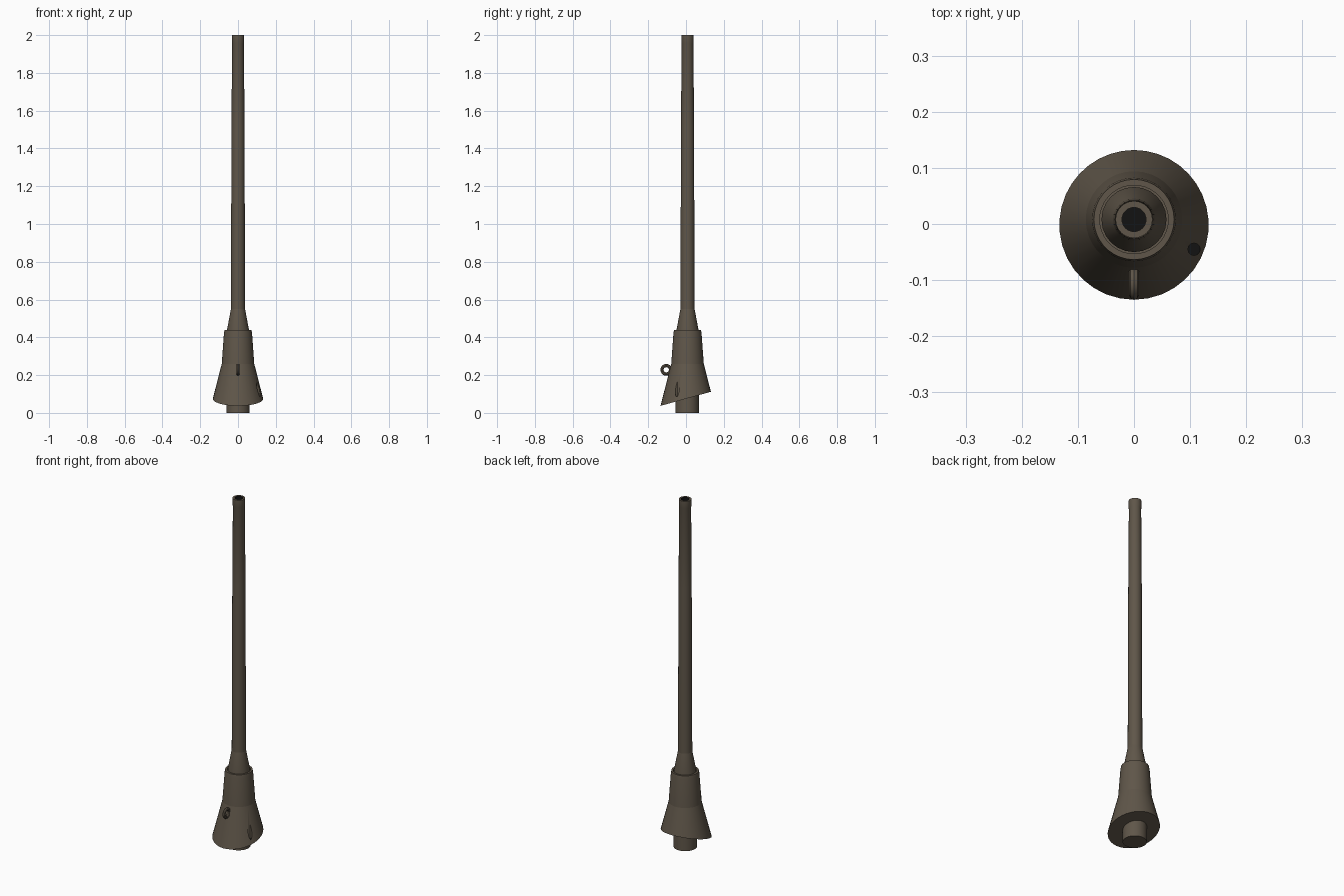
import bpy, bmesh, math
from mathutils import Matrix, Vector

cube = bpy.data.objects.get("Cube")
if cube:
    bpy.data.objects.remove(cube)


def material(name, rgb):
    m = bpy.data.materials.new(name)
    m.use_nodes = True
    m.diffuse_color = (*rgb, 1)
    bsdf = m.node_tree.nodes["Principled BSDF"]
    bsdf.inputs["Base Color"].default_value = (*rgb, 1)
    bsdf.inputs["Roughness"].default_value = 0.8
    return m


METAL = material("brown_grey_metal", (0.115, 0.093, 0.067))
DARK = material("black_recess", (0.006, 0.006, 0.006))
AXIS_Y = 0.008


def finish(bm, name, dark_rule=None):
    """Turn a bmesh into an object; faces that meet the rule become dark."""
    bmesh.ops.recalc_face_normals(bm, faces=bm.faces[:])
    for f in bm.faces:
        f.material_index = int(bool(dark_rule and dark_rule(f)))
    me = bpy.data.meshes.new(name)
    bm.to_mesh(me)
    bm.free()
    ob = bpy.data.objects.new(name, me)
    me.materials.append(METAL)
    me.materials.append(DARK)
    bpy.context.collection.objects.link(ob)
    return ob


def select(ob):
    bpy.ops.object.select_all(action='DESELECT')
    ob.select_set(True)
    bpy.context.view_layer.objects.active = ob


def smooth(ob):
    select(ob)
    bpy.ops.object.shade_smooth_by_angle(angle=math.radians(30))


def lathe(profile, steps, y=AXIS_Y):
    """Spin (radius, height) points round an upright axis."""
    bm = bmesh.new()
    verts = [bm.verts.new((r, y, z)) for r, z in profile]
    edges = [bm.edges.new(pair) for pair in zip(verts, verts[1:])]
    bmesh.ops.spin(bm, geom=verts + edges, cent=(0, y, 0), axis=(0, 0, 1),
                   angle=math.tau, steps=steps, use_merge=True)
    bmesh.ops.remove_doubles(bm, verts=bm.verts[:], dist=1e-5)
    return bm


def crease(bm, height):
    """Keep the edges round one height sharp."""
    for e in bm.edges:
        if all(abs(v.co.z - height) < 1e-4 for v in e.verts):
            e.smooth = False


# Tapered barrel with a muzzle collar and a blind bore
bm = lathe([(0, .42), (.058, .42), (.058, .44), (.0375, .55), (.0345, 1.5),
            (.0315, 1.955), (.033, 1.96), (.033, 2), (.0215, 2),
            (.0215, 1.7), (0, 1.7)], 24)
crease(bm, .55)
barrel = finish(bm, "barrel", lambda f: f.calc_center_median().z > 1.6
                and max(math.hypot(v.co.x, v.co.y - AXIS_Y) for v in f.verts) < .025)
smooth(barrel)

# Sleeve flaring into a skirt, cut along a sloping plane at the bottom
bm = lathe([(.155, -.01), (.086, .26), (.0745, .42), (.0715, .438),
            (.061, .438), (.061, .425), (0, .425)], 36)
crease(bm, .26)
slope = Vector((0, .28, -1)).normalized()
bmesh.ops.bisect_plane(bm, geom=bm.verts[:] + bm.edges[:] + bm.faces[:],
                       plane_co=(0, 0, .075), plane_no=slope, clear_outer=True)
bmesh.ops.holes_fill(bm, edges=[e for e in bm.edges if e.is_boundary], sides=0)
skirt = finish(bm, "sleeve_skirt")

# Small upright drain hole drilled in the skirt, with a dark floor
bm = bmesh.new()
bmesh.ops.create_cone(bm, cap_ends=True, segments=12, radius1=.011,
                      radius2=.011, depth=.2,
                      matrix=Matrix.Translation((.107, -.045, .182)))
cutter = finish(bm, "hole_cutter", lambda f: f.normal.z < -.9)
cutter.hide_render = True
select(skirt)
cut = skirt.modifiers.new("drain_hole", 'BOOLEAN')
cut.operation = 'DIFFERENCE'
cut.solver = 'EXACT'
cut.object = cutter
bpy.ops.object.modifier_apply(modifier=cut.name)
bpy.data.objects.remove(cutter)
smooth(skirt)

# Plug below the skirt
plug = finish(lathe([(0, 0), (.062, 0), (.062, .16), (0, .16)], 32, .006), "base_plug")
smooth(plug)

# Carrying ring on the front
bpy.ops.mesh.primitive_torus_add(major_segments=20, minor_segments=8,
                                 major_radius=.0225, minor_radius=.0085,
                                 location=(0, -.1045, .228),
                                 rotation=(0, math.pi / 2, 0))
ring = bpy.context.object
ring.name = "front_ring"
ring.data.materials.append(METAL)
smooth(ring)
